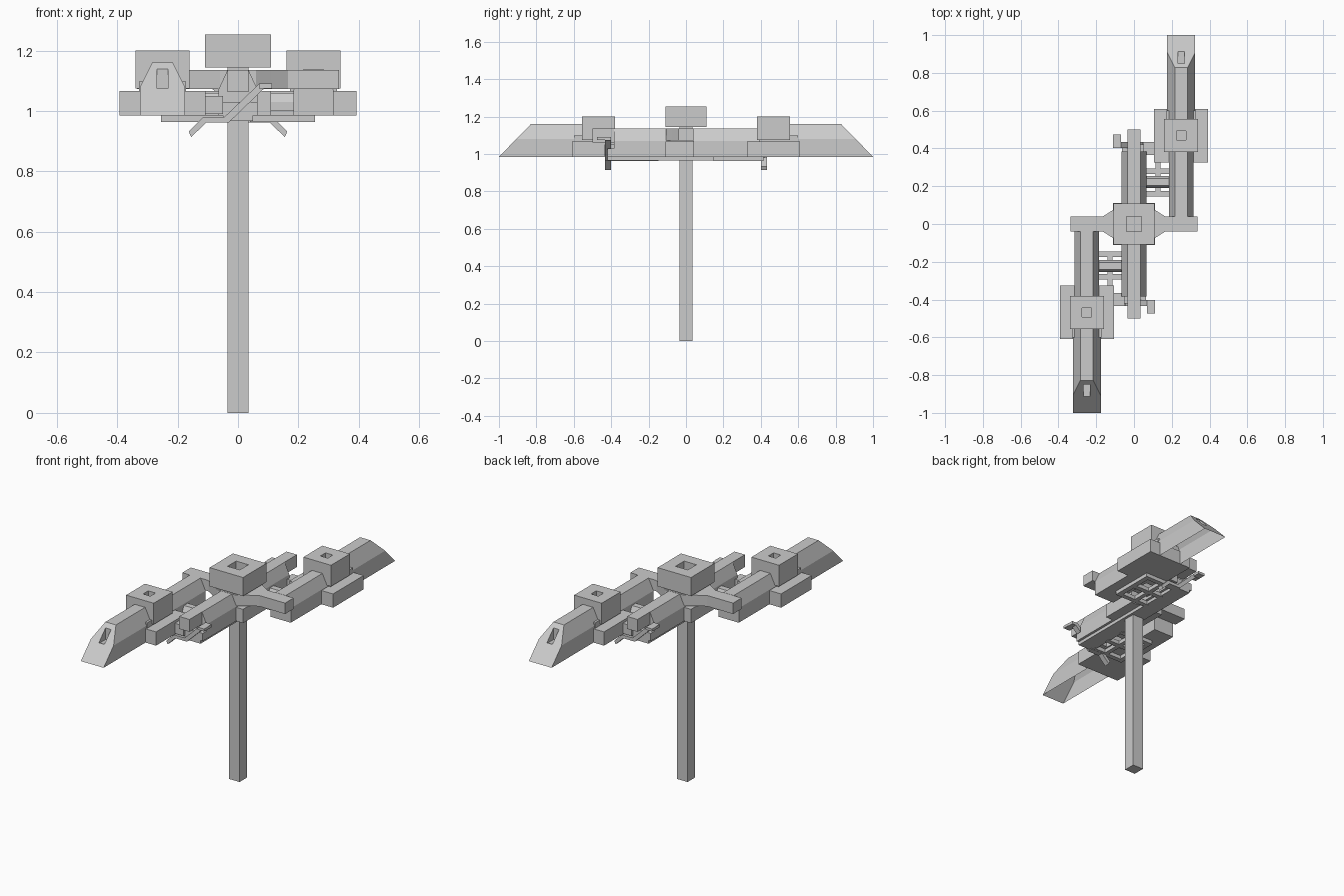
import bpy, bmesh
from mathutils import Vector

if "Cube" in bpy.data.objects:
    bpy.data.objects.remove(bpy.data.objects["Cube"])


def finish(name, bm, s=1):
    """Store a bmesh as an object; s=-1 turns it half a circle about z."""
    for v in bm.verts:
        v.co.x *= s
        v.co.y *= s
    bmesh.ops.recalc_face_normals(bm, faces=bm.faces[:])
    me = bpy.data.meshes.new(name)
    bm.to_mesh(me)
    bm.free()
    ob = bpy.data.objects.new(name, me)
    bpy.context.collection.objects.link(ob)
    return ob


def prism(name, pts, axis, lo, hi, s=1, shift=None):
    """Extrude a profile along an axis; profile is xz, yz or xy."""
    bm = bmesh.new()

    def place(p, t):
        a, b = p
        return {'y': (a, t, b), 'x': (t, a, b), 'z': (a, b, t)}[axis]
    r0 = [bm.verts.new(place(p, lo)) for p in pts]
    r1 = [bm.verts.new(place(p, hi)) for p in pts]
    if shift:
        for v in r1:
            v.co.y += shift(v.co.z)
    n = len(pts)
    bm.faces.new(r0[::-1])
    bm.faces.new(r1)
    for i in range(n):
        j = (i + 1) % n
        bm.faces.new((r0[i], r0[j], r1[j], r1[i]))
    return finish(name, bm, s)


def box(name, x0, x1, y0, y1, z0, z1, s=1):
    return prism(name, [(x0, y0), (x1, y0), (x1, y1), (x0, y1)], 'z', z0, z1, s)


def house(cx, w, t, z0, zs, z1):
    return [(cx - w, z0), (cx + w, z0), (cx + w, zs), (cx + t, z1), (cx - t, z1), (cx - w, zs)]


def cut(ob, cutter, open_below=None):
    """Apply a boolean, then optionally drop the underside."""
    m = ob.modifiers.new('cut', 'BOOLEAN')
    m.operation = 'DIFFERENCE'
    m.solver = 'EXACT'
    m.object = cutter
    dg = bpy.context.evaluated_depsgraph_get()
    me = bpy.data.meshes.new_from_object(ob.evaluated_get(dg))
    ob.modifiers.clear()
    ob.data = me
    bpy.data.objects.remove(cutter)
    if open_below is not None:
        bm = bmesh.new()
        bm.from_mesh(me)
        low = [f for f in bm.faces if all(abs(v.co.z - open_below) < 1e-3 for v in f.verts)]
        bmesh.ops.delete(bm, geom=low, context='FACES')
        bm.to_mesh(me)
        bm.free()


# mast, central beam and hub
box('mast', -.035, .035, -.035, .035, 0, .985)
prism('central_beam', house(0, .065, .035, .985, 1.07, 1.135), 'y', -.385, .385)
box('hub_base', -.11, .11, -.11, .11, .985, 1.066)
box('hub_neck', -.035, .035, -.035, .035, 1.06, 1.15)
hub = box('hub_cap', -.109, .109, -.109, .109, 1.143, 1.253)
cut(hub, box('hub_hole', -.04, .04, -.04, .04, 1.2, 1.3))
half = [(.335, -.04), (.335, .04), (.165, .04), (.11, .075), (.06, .108)]
arm = [(.06, -.108), (.11, -.075), (.165, -.04)] + half[:2] + half[2:]
arm += [(-x, -y) for x, y in arm]
prism('cross_arm', arm, 'z', 1.072, 1.136)
box('keel_strip', -.05, .05, -.42, .42, .966, .986)

# everything below repeats, turned half a circle
for s, tag in ((1, 'back'), (-1, 'front')):
    box('beam_stub_' + tag, -.034, .034, .38, .5, 1.062, 1.135, s)
    box('beam_foot_' + tag, -.064, .064, .36, .42, .985, 1.03, s)

    # side nacelle
    prism('inner_hull_' + tag, house(.25, .066, .034, .985, 1.07, 1.137), 'y', .04, .4, s)
    pod = prism('pod_' + tag, house(.25, .074, .034, .985, 1.08, 1.161), 'y', .55, .828, s,
                lambda z: (1.161 - z) * .977)
    cut(pod, box('window_cut', .232, .268, .85, .912, 1.07, 1.25, s), .985)
    box('nacelle_base_' + tag, .107, .392, .325, .61, .985, 1.066, s)
    box('nacelle_collar_' + tag, .172, .328, .39, .6, 1.06, 1.098, s)
    cap = box('nacelle_cap_' + tag, .16, .34, .38, .556, 1.075, 1.2, s)
    cut(cap, box('cap_hole', .226, .274, .444, .492, 1.15, 1.25, s))

    # links between beam and nacelle
    tube = [(.19, 1.0), (.255, 1.0), (.255, 1.03), (.24, 1.06), (.205, 1.06), (.19, 1.03)]
    prism('link_tube_' + tag, tube, 'x', .05, .2, s)
    box('link_block_' + tag, .05, .12, .365, .435, .99, 1.05, s)

    # flat frame under the hull
    for y in (.16, .28, .4):
        box('under_bar_' + tag, .04, .255, y - .014, y + .014, .963, .986, s)
    box('under_rail_' + tag, .225, .255, .146, .414, .963, .986, s)
    box('under_rail_inner_' + tag, .115, .14, .146, .414, .963, .986, s)

    # bent bracket at the beam end
    bent = [(-.11, 1.09), (-.07, 1.09), (.045, .98), (.115, .98), (.163, .932), (.155, .913),
            (.105, .962), (.03, .962), (-.085, 1.073), (-.11, 1.073)]
    prism('bracket_' + tag, bent, 'y', .402, .434, s)
    box('bracket_tip_' + tag, -.112, -.07, .43, .475, 1.075, 1.09, s)
